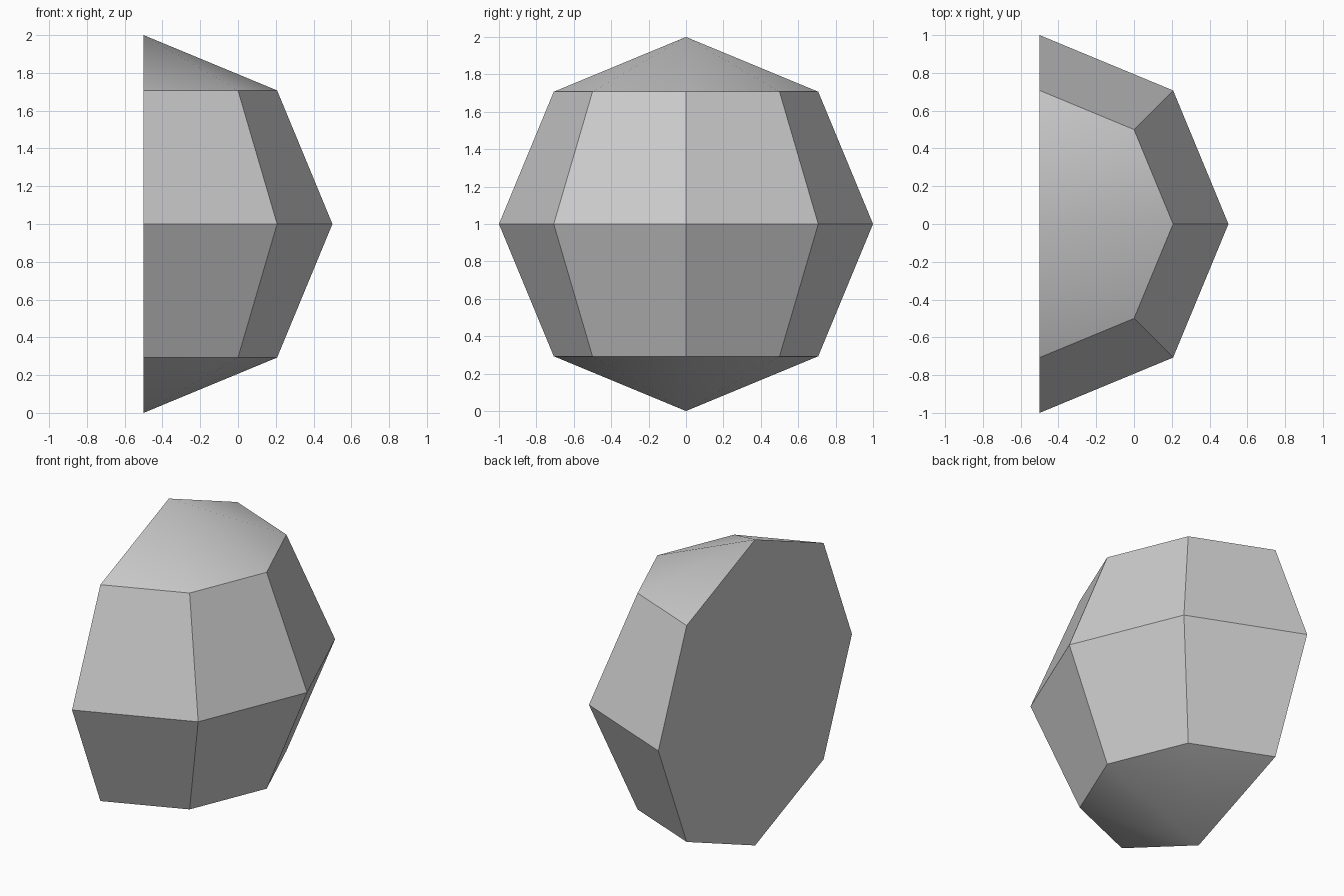
import bpy
import bmesh

cube = bpy.data.objects.get("Cube")
if cube:
    bpy.data.objects.remove(cube, do_unlink=True)

# Plain grey material
GREY = (0.6, 0.6, 0.6, 1.0)
mat = bpy.data.materials.new("light grey")
mat.use_nodes = True
mat.diffuse_color = GREY
mat.node_tree.nodes["Principled BSDF"].inputs["Base Color"].default_value = GREY

# Low-poly sphere cut in half, with the cut closed by one flat face
bm = bmesh.new()
bmesh.ops.create_uvsphere(bm, u_segments=8, v_segments=4, radius=1.0)
bmesh.ops.bisect_plane(bm, geom=bm.verts[:] + bm.edges[:] + bm.faces[:], dist=0.001,
                       plane_co=(0, 0, 0), plane_no=(1, 0, 0), clear_inner=True)
rim = [e for e in bm.edges if e.is_boundary]
bmesh.ops.contextual_create(bm, geom=rim)
bmesh.ops.translate(bm, verts=bm.verts, vec=(-0.5, 0, 1))
bmesh.ops.recalc_face_normals(bm, faces=bm.faces)

mesh = bpy.data.meshes.new("half_dome")
bm.to_mesh(mesh)
bm.free()
mesh.materials.append(mat)
dome = bpy.data.objects.new("half_dome", mesh)
bpy.context.collection.objects.link(dome)

# Only the shallow pole triangles blend; the panels stay faceted
bpy.ops.object.select_all(action="DESELECT")
dome.select_set(True)
bpy.context.view_layer.objects.active = dome
bpy.ops.object.shade_smooth_by_angle(angle=0.5236)
